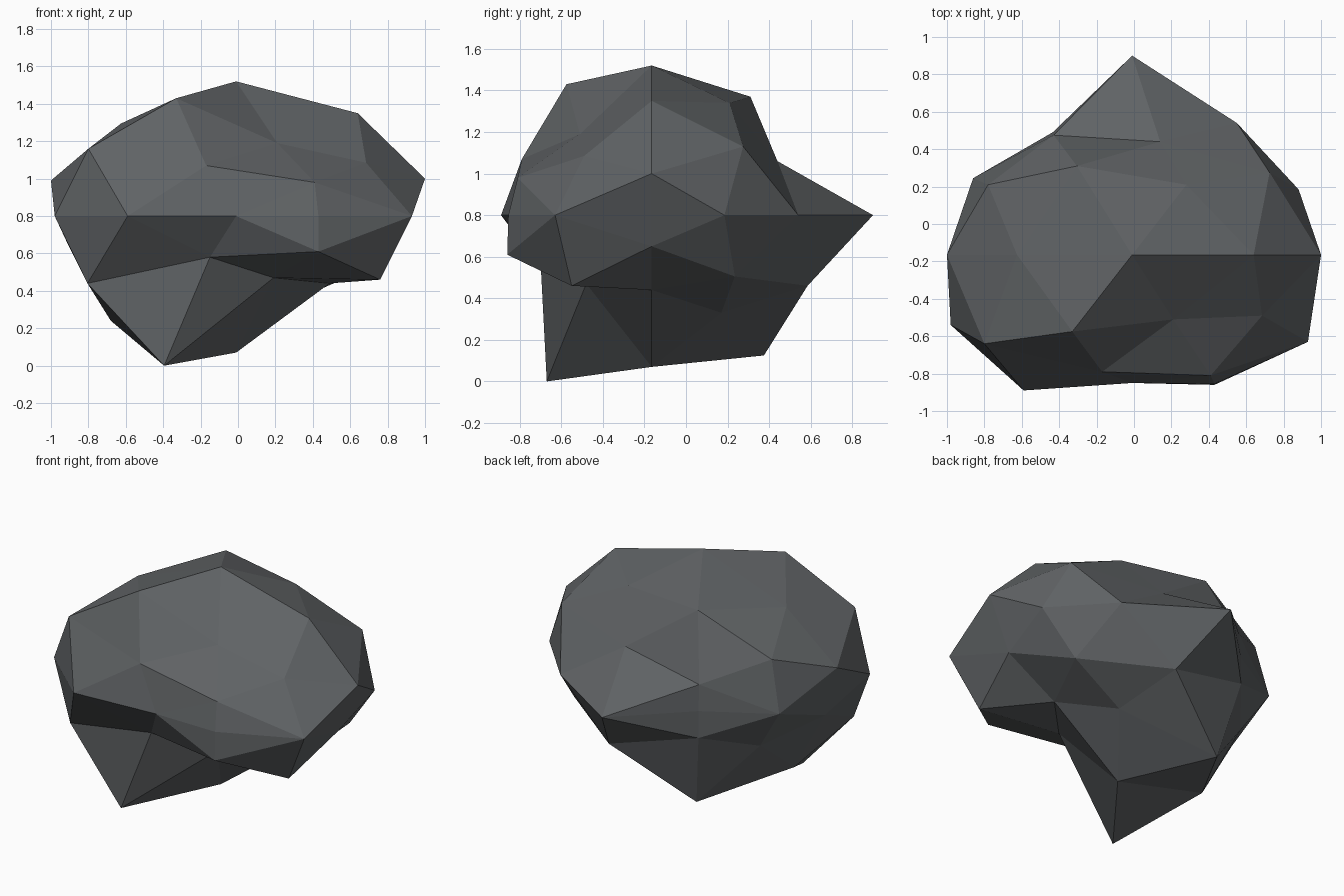
import bpy, bmesh
from mathutils import Vector

# Rock core and flattening of the base sphere
CENTRE = Vector((-0.01, -0.165, 0.8))
FLAT = 0.72

# Rings of boulder corners, each going anticlockwise from +x
crown = [(-.01, -.165, 1.52),
         (.64, -.165, 1.35), (.28, .21, 1.34), (-.305, .31, 1.37),
         (-.625, -.165, 1.295), (-.33, -.575, 1.43), (.21, -.51, 1.19)]
shoulder = [(1, -.165, 1), (.725, .275, 1.13), (.14, .44, 1.06), (-.43, .475, .97),
            (-.78, .21, 1.13), (-1, -.165, .99), (-.8, -.64, 1.16),
            (-.17, -.79, 1.07), (.41, -.81, .98), (.685, -.49, 1.085)]
# The waist lies level at mid height
waist = [(x, y, .8) for x, y in (
    (.88, .185), (.55, .54), (-.01, .9), (-.435, .49), (-.86, .245),
    (-.98, -.54), (-.59, -.89), (-.01, -.85), (.43, -.855), (.93, -.63))]
underside = [(.85, -.165, .65), (.66, .235, .505), (.16, .585, .46), (-.435, .49, .62),
             (-.68, .19, .52), (-.91, -.165, .65), (-.805, -.62, .44),
             (-.15, -.7, .58), (.43, -.86, .61), (.76, -.55, .46)]
foot = [(.49, -.165, .44), (.26, .17, .33), (-.34, .375, .125),
        (-.68, -.17, .24), (-.395, -.67, 0), (.19, -.48, .47),
        (-.01, -.165, .07)]

# Facet the rock: wrap the corner directions as a sphere, then push corners out
bm = bmesh.new()
places = {}
for p in crown + shoulder + waist + underside + foot:
    d = Vector(p) - CENTRE
    d.z /= FLAT
    places[bm.verts.new(d.normalized())] = Vector(p)
bmesh.ops.convex_hull(bm, input=list(bm.verts))
for v in bm.verts:
    v.co = places[v]
bmesh.ops.recalc_face_normals(bm, faces=list(bm.faces))

mesh = bpy.data.meshes.new("boulder")
bm.to_mesh(mesh)
bm.free()
rock = bpy.data.objects.new("boulder", mesh)
bpy.context.collection.objects.link(rock)

# Single dark stone colour
stone = bpy.data.materials.new("dark grey stone")
stone.diffuse_color = (.115, .123, .129, 1)
mesh.materials.append(stone)
